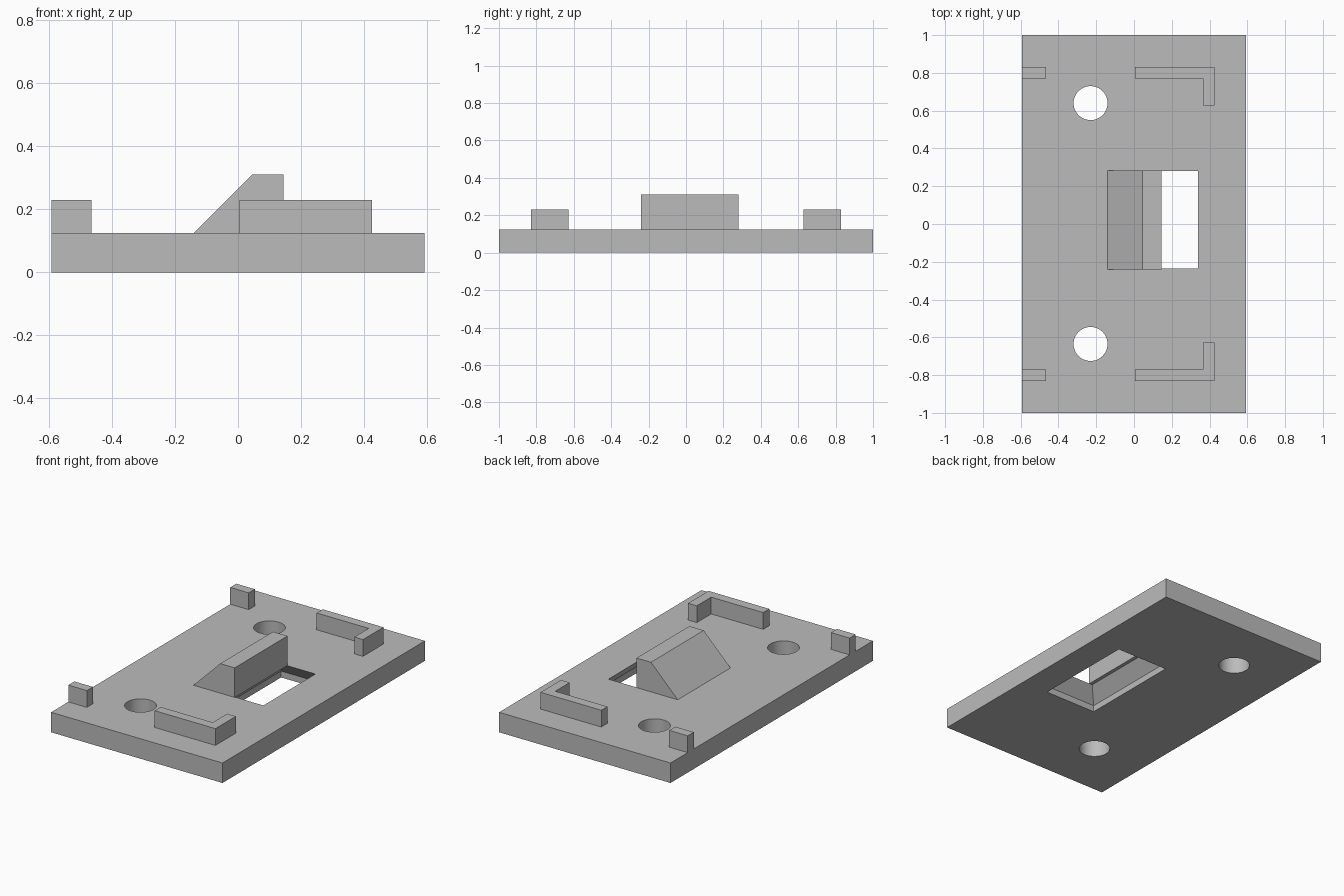
import bpy, bmesh, math

old = bpy.data.objects.get("Cube")
if old:
    bpy.data.objects.remove(old, do_unlink=True)

grey = bpy.data.materials.new("plain_grey")
grey.use_nodes = True
colour = (0.5, 0.5, 0.5, 1)
grey.diffuse_color = colour
grey.node_tree.nodes["Principled BSDF"].inputs["Base Color"].default_value = colour

TOP = 0.125      # plate thickness
RIM = 0.23       # height of the locating ribs


def make(name, bm):
    bmesh.ops.recalc_face_normals(bm, faces=bm.faces)
    mesh = bpy.data.meshes.new(name)
    bm.to_mesh(mesh)
    bm.free()
    mesh.materials.append(grey)
    obj = bpy.data.objects.new(name, mesh)
    bpy.context.collection.objects.link(obj)
    return obj


def prism(name, outline, offset):
    """Extrude a closed 3D outline along an offset vector."""
    bm = bmesh.new()
    face = bm.faces.new([bm.verts.new(p) for p in outline])
    result = bmesh.ops.extrude_face_region(bm, geom=[face])
    verts = [v for v in result["geom"] if isinstance(v, bmesh.types.BMVert)]
    bmesh.ops.translate(bm, verts=verts, vec=offset)
    return make(name, bm)


def slab(name, points, z0, z1):
    return prism(name, [(x, y, z0) for x, y in points], (0, 0, z1 - z0))


def rect(x0, x1, y0, y1):
    return [(x0, y0), (x1, y0), (x1, y1), (x0, y1)]


def cut(target, cutter):
    cutter.hide_render = True
    mod = target.modifiers.new("cut", "BOOLEAN")
    mod.operation = "DIFFERENCE"
    mod.solver = "EXACT"
    mod.object = cutter
    bpy.context.view_layer.objects.active = target
    bpy.ops.object.modifier_apply(modifier=mod.name)
    bpy.data.objects.remove(cutter, do_unlink=True)


# Base plate
plate = slab("base_plate", rect(-0.593, 0.593, -1, 1), 0, TOP)

# Screw holes
for y in (-0.635, 0.64):
    circle = [(-0.23 + 0.09 * math.cos(a), y + 0.09 * math.sin(a))
              for a in (math.tau * i / 48 for i in range(48))]
    cut(plate, slab("screw_hole_cutter", circle, -0.1, 0.3))

# Window: straight lip at the bottom, then tapering to the top face
sections = [(-0.1, 0.0), (0.04, 0.0), (TOP, 0.07), (0.2, 0.07)]
bm = bmesh.new()
rings = [[bm.verts.new((x, y, z)) for x, y in
          rect(0.053 + d, 0.41 - d, -0.305 + d, 0.35 - d)] for z, d in sections]
for low, high in zip(rings, rings[1:]):
    for i in range(4):
        j = (i + 1) % 4
        bm.faces.new((low[i], low[j], high[j], high[i]))
bm.faces.new(rings[0])
bm.faces.new(rings[-1])
cut(plate, make("window_cutter", bm))

# Sloped hood beside the window
hood_profile = [(-0.14, TOP), (0.145, TOP), (0.145, 0.31), (0.045, 0.31)]
prism("sloped_hood", [(x, -0.24, z) for x, z in hood_profile], (0, 0.522, 0))

# Corner ribs and edge posts on both ends
for side, label in ((-1, "front"), (1, "back")):
    corner = [(0.005, 0.83), (0.425, 0.83), (0.425, 0.628),
              (0.365, 0.628), (0.365, 0.77), (0.005, 0.77)]
    slab(label + "_corner_rib", [(x, side * y) for x, y in corner], TOP, RIM)
    slab(label + "_edge_post",
         [(x, side * y) for x, y in rect(-0.593, -0.465, 0.77, 0.83)], TOP, RIM)

# Smooth the round holes, keep every edge crisp
bpy.ops.object.select_all(action="DESELECT")
plate.select_set(True)
bpy.context.view_layer.objects.active = plate
bpy.ops.object.shade_smooth_by_angle(angle=math.radians(25))
